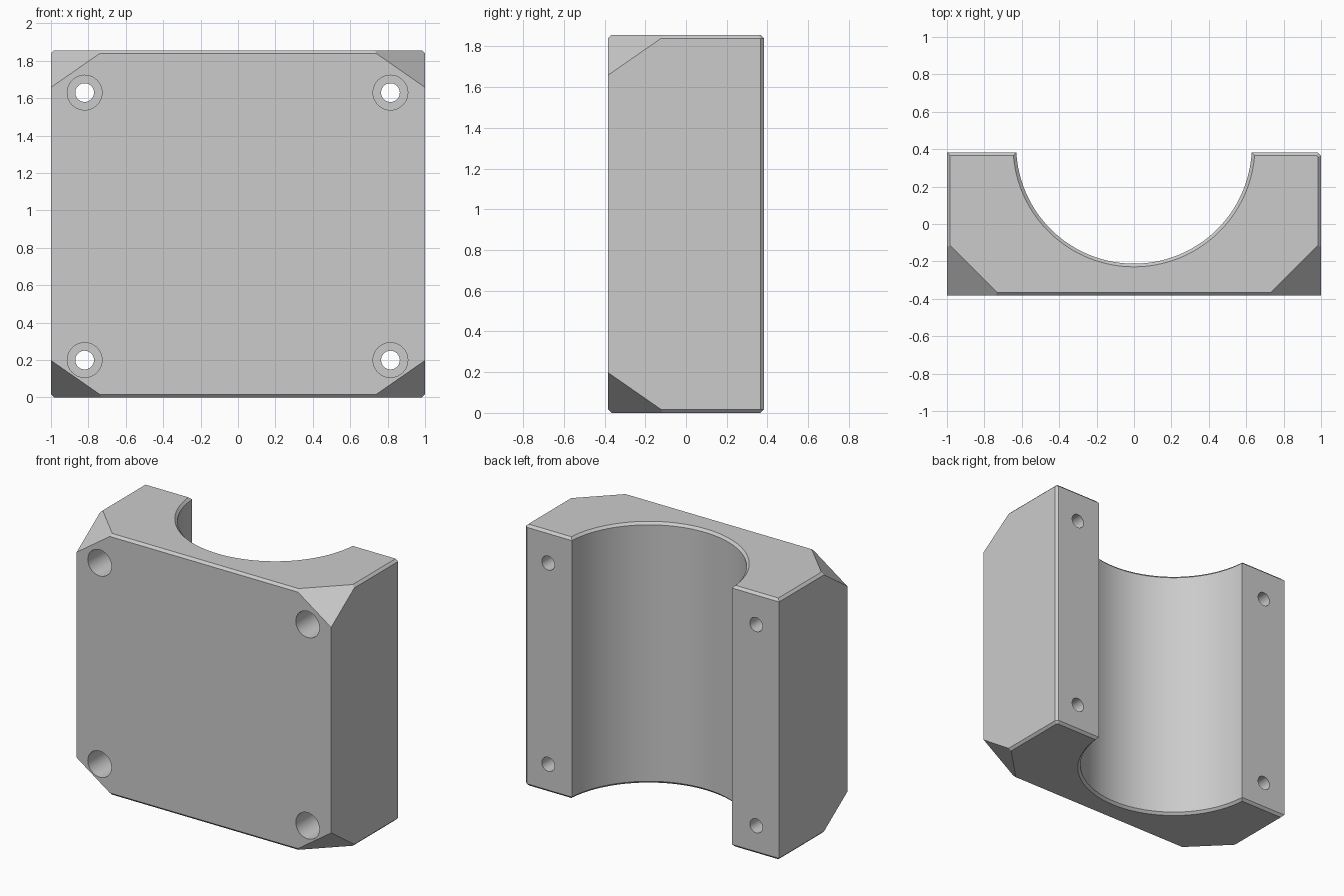
import bpy, bmesh, math
from mathutils import Vector

cube = bpy.data.objects.get("Cube")
if cube:
    bpy.data.objects.remove(cube, do_unlink=True)

HALF_X, HALF_Y, HEIGHT = 1.0, 0.383, 1.856
BORE_R, BORE_Y = 0.63, 0.418
CHAMFER = 0.017
CORNER_SIDE, CORNER_RISE = 0.285, 0.198   # reach of the corner cuts
ARC_STEPS = 64

grey = bpy.data.materials.new("light grey")
grey.use_nodes = True
colour = (0.6, 0.6, 0.6, 1)
grey.diffuse_color = colour
grey.node_tree.nodes["Principled BSDF"].inputs["Base Color"].default_value = colour


def make_object(name, bm):
    bmesh.ops.recalc_face_normals(bm, faces=bm.faces)
    mesh = bpy.data.meshes.new(name)
    bm.to_mesh(mesh)
    bm.free()
    mesh.materials.append(grey)
    obj = bpy.data.objects.new(name, mesh)
    bpy.context.collection.objects.link(obj)
    return obj


# Plan outline: block with a half-round channel, one rear corner chamfered
start = math.asin((HALF_Y - BORE_Y) / BORE_R)
sweep = math.pi + 2 * start
outline = [(-HALF_X, HALF_Y), (-HALF_X, -HALF_Y), (HALF_X, -HALF_Y),
           (HALF_X, HALF_Y - CHAMFER), (HALF_X - CHAMFER, HALF_Y)]
for i in range(ARC_STEPS + 1):
    a = start - sweep * i / ARC_STEPS
    outline.append((BORE_R * math.cos(a), BORE_Y + BORE_R * math.sin(a)))

bm = bmesh.new()
base = bm.faces.new([bm.verts.new((x, y, 0)) for x, y in outline])
up = bmesh.ops.extrude_face_region(bm, geom=[base], use_keep_orig=True)
bmesh.ops.translate(bm, vec=(0, 0, HEIGHT),
                    verts=[v for v in up["geom"] if isinstance(v, bmesh.types.BMVert)])
bmesh.ops.recalc_face_normals(bm, faces=bm.faces)

# Chamfer around both ends
rims = [e for e in bm.edges if abs(e.verts[0].co.z - e.verts[1].co.z) < 1e-5]
bmesh.ops.bevel(bm, geom=rims, offset=CHAMFER, offset_type='OFFSET',
                segments=1, profile=0.5, affect='EDGES')

# Slice off the four front corners
for sx in (-1, 1):
    for sz in (-1, 1):
        corner = Vector((sx * HALF_X, -HALF_Y, HEIGHT if sz > 0 else 0))
        normal = Vector((sx / CORNER_SIDE, -1 / CORNER_SIDE, sz / CORNER_RISE)).normalized()
        point = corner - Vector((0, 0, sz * CORNER_RISE))
        cut = bmesh.ops.bisect_plane(bm, geom=bm.verts[:] + bm.edges[:] + bm.faces[:],
                                     plane_co=point, plane_no=normal, dist=1e-6,
                                     clear_outer=True)
        bmesh.ops.holes_fill(bm, edges=[e for e in bm.edges if e.is_boundary], sides=0)

block = make_object("clamp_block", bm)

# Stepped bolt holes: wide counterbore in front, narrow hole through to the back
PROFILE = [(0.093, -0.5), (0.093, 0.0), (0.05, 0.0), (0.05, 0.5)]
SIDES = 40
bm = bmesh.new()
for x in (-0.82, 0.815):
    for z in (0.2, 1.63):
        rings = []
        for r, y in PROFILE:
            rings.append([bm.verts.new((x + r * math.cos(math.tau * i / SIDES), y,
                                        z + r * math.sin(math.tau * i / SIDES)))
                          for i in range(SIDES)])
        for a, b in zip(rings, rings[1:]):
            for i in range(SIDES):
                j = (i + 1) % SIDES
                bm.faces.new((a[i], a[j], b[j], b[i]))
        bm.faces.new(rings[0])
        bm.faces.new(rings[-1])
cutter = make_object("bolt_hole_cutter", bm)
cutter.hide_render = True

bpy.ops.object.select_all(action='DESELECT')
block.select_set(True)
bpy.context.view_layer.objects.active = block
holes = block.modifiers.new("bolt holes", 'BOOLEAN')
holes.operation = 'DIFFERENCE'
holes.solver = 'EXACT'
holes.object = cutter
bpy.ops.object.modifier_apply(modifier=holes.name)
bpy.data.objects.remove(cutter, do_unlink=True)

bpy.ops.object.shade_smooth_by_angle(angle=math.radians(20))
